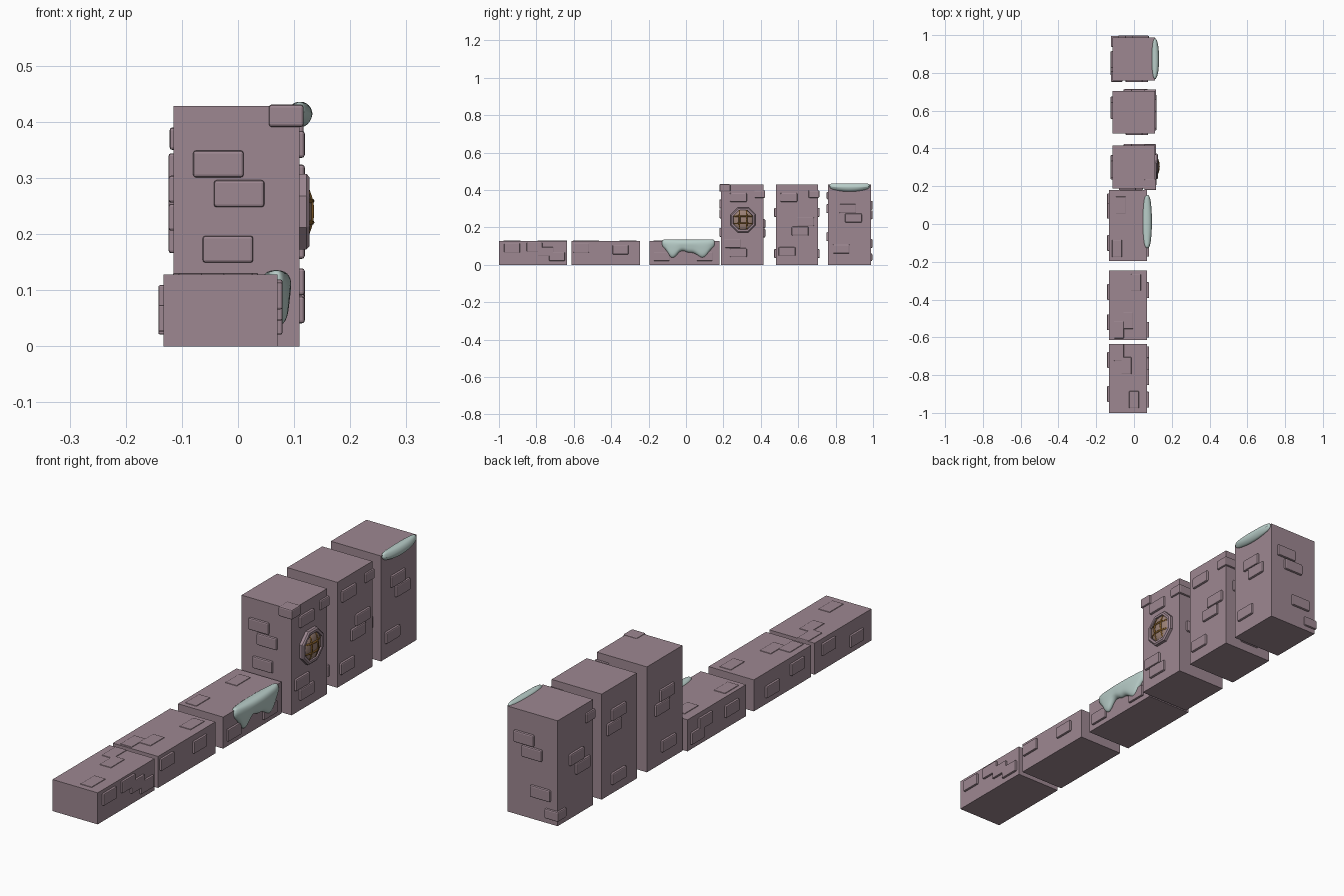
import bpy, bmesh, math
from mathutils import Matrix, Vector

cube = bpy.data.objects.get("Cube")
if cube:
    bpy.data.objects.remove(cube)


def material(name, rgb):
    m = bpy.data.materials.new(name)
    m.use_nodes = True
    m.diffuse_color = (*rgb, 1)
    bsdf = m.node_tree.nodes["Principled BSDF"]
    bsdf.inputs["Base Color"].default_value = (*rgb, 1)
    bsdf.inputs["Roughness"].default_value = 0.8
    return m


STONE = material("mauve stone", (0.34, 0.245, 0.285))
SLIME = material("pale slime", (0.48, 0.61, 0.58))
BRONZE = material("bronze bars", (0.21, 0.10, 0.02))
PANE = material("tan panes", (0.33, 0.22, 0.18))


def finish(name, bm, mat, bevel=0, smooth=False):
    bmesh.ops.recalc_face_normals(bm, faces=bm.faces)
    me = bpy.data.meshes.new(name)
    bm.to_mesh(me)
    bm.free()
    me.materials.append(mat)
    ob = bpy.data.objects.new(name, me)
    bpy.context.collection.objects.link(ob)
    if bevel:
        mod = ob.modifiers.new("bevel", "BEVEL")
        mod.width, mod.segments = bevel, 2
    for p in me.polygons:
        p.use_smooth = smooth
    return ob


def add_box(bm, lo, hi):
    lo, hi = Vector(lo), Vector(hi)
    bmesh.ops.create_cube(bm, size=1, matrix=Matrix.Translation((lo + hi) / 2)
                          @ Matrix.Diagonal((*(hi - lo), 1)))


def block(name, lo, hi, bricks, corners=()):
    """Stone block with raised bricks (face, along, up) and corner bricks (x side, y side, z)."""
    bm = bmesh.new()
    add_box(bm, lo, hi)
    finish(name, bm, STONE)
    bm = bmesh.new()
    for face, a, b in bricks:
        axis = "xyz".index(face[1])
        plane = hi[axis] if face[0] == "+" else lo[axis]
        out = 0.003 if axis == 2 else 0.009
        half = [0.045, 0.045, 0.024]
        half[axis] = out
        mid = {0: [plane, a, b], 1: [a, plane, b], 2: [a, b, plane]}[axis]
        if axis == 2:
            half[0] = 0.026
        elif hi[2] < 0.2:
            half[1] = 0.042
        add_box(bm, [m - h for m, h in zip(mid, half)], [m + h for m, h in zip(mid, half)])
    for sx, sy, z in corners:
        x, y = (hi[0] if sx > 0 else lo[0]), (hi[1] if sy > 0 else lo[1])
        xs, ys = sorted((x - sx * 0.055, x + sx * 0.007)), sorted((y - sy * 0.05, y + sy * 0.008))
        add_box(bm, (xs[0], ys[0], z - 0.02), (xs[1], ys[1], z + 0.02))
    finish(name + "_bricks", bm, STONE, 0.005)


# Low wall
block("low_wall_front", (-0.133, -1, 0), (0.07, -0.635, 0.128), [
    ("+x", -0.93, 0.09), ("+x", -0.81, 0.095), ("+x", -0.75, 0.07), ("+x", -0.69, 0.045),
    ("-x", -0.9, 0.05), ("-x", -0.72, 0.085),
    ("+z", -0.08, -0.68), ("+z", -0.04, -0.75), ("+z", 0.0, -0.93)])
block("low_wall_middle", (-0.133, -0.613, 0), (0.07, -0.245, 0.128), [
    ("+x", -0.56, 0.09), ("+x", -0.35, 0.08),
    ("-x", -0.52, 0.08), ("-x", -0.36, 0.05),
    ("+z", 0.01, -0.31), ("+z", -0.03, -0.51), ("+z", -0.08, -0.56)])
block("low_wall_back", (-0.133, -0.195, 0), (0.07, 0.18, 0.128), [
    ("+x", -0.13, 0.045), ("+x", 0.1, 0.045),
    ("-x", 0.12, 0.045), ("-x", 0.07, 0.085), ("-x", -0.1, 0.07),
    ("+z", -0.09, -0.13), ("+z", -0.07, 0.1)])

# Tall pillars
block("window_pillar", (-0.115, 0.187, 0), (0.11, 0.415, 0.428), [
    ("-y", -0.035, 0.325), ("-y", 0.002, 0.272), ("-y", -0.018, 0.173),
    ("+x", 0.25, 0.115), ("+x", 0.28, 0.065), ("+x", 0.28, 0.36),
    ("-x", 0.29, 0.28), ("-x", 0.32, 0.23), ("-x", 0.28, 0.07),
    ("+y", 0.03, 0.22), ("+y", -0.01, 0.17)],
    [(1, -1, 0.411), (1, 1, 0.378)])
block("middle_pillar", (-0.115, 0.48, 0), (0.11, 0.705, 0.428), [
    ("+x", 0.64, 0.23), ("+x", 0.61, 0.18), ("+x", 0.55, 0.36), ("+x", 0.54, 0.07),
    ("-x", 0.60, 0.32), ("-x", 0.63, 0.27), ("-x", 0.6, 0.06),
    ("-y", 0.0, 0.28), ("-y", 0.03, 0.06),
    ("+y", 0.03, 0.28), ("+y", -0.01, 0.06)],
    [(1, 1, 0.378)])
block("end_pillar", (-0.115, 0.76, 0), (0.11, 0.988, 0.428), [
    ("+x", 0.865, 0.30), ("+x", 0.895, 0.25), ("+x", 0.83, 0.085),
    ("-x", 0.87, 0.24), ("-x", 0.83, 0.19),
    ("+y", 0.034, 0.318), ("+y", -0.002, 0.267), ("+y", -0.04, 0.114),
    ("-y", 0.0, 0.3), ("-y", 0.03, 0.15)],
    [(-1, -1, 0.37), (-1, 1, 0.04)])

# Octagonal window frame
CY, CZ = 0.305, 0.24
bm = bmesh.new()
section = [(0.073, 0.105), (0.073, 0.122), (0.067, 0.127), (0.057, 0.127), (0.054, 0.108)]
rings = []
for i in range(8):
    t = math.radians(22.5 + 45 * i)
    rings.append([bm.verts.new((x, CY + r * math.cos(t), CZ + r * math.sin(t))) for r, x in section])
for i in range(8):
    for j in range(5):
        a, b, k = rings[i], rings[(i + 1) % 8], (j + 1) % 5
        bm.faces.new((a[j], b[j], b[k], a[k]))
finish("window_frame", bm, STONE)


# Bulging panes and the bars that follow them
def bulge(d):
    return 0.115 + 0.019 * (1 - (d / 0.058) ** 2)


bm = bmesh.new()
bmesh.ops.create_uvsphere(bm, u_segments=24, v_segments=12, radius=1,
                          matrix=Matrix.Translation((0.115, CY, CZ))
                          @ Matrix.Diagonal((0.018, 0.056, 0.056, 1))
                          @ Matrix.Rotation(math.pi / 2, 4, "Y"))
finish("window_panes", bm, PANE, smooth=True)

curve = bpy.data.curves.new("window_bars", "CURVE")
curve.dimensions = "3D"
curve.bevel_depth, curve.bevel_resolution = 0.0045, 1
curve.use_fill_caps = True
for offset in (-0.019, 0.019):
    reach = math.sqrt(0.056 ** 2 - offset ** 2)
    for upright in (True, False):
        s = curve.splines.new("POLY")
        s.points.add(8)
        for i, p in enumerate(s.points):
            v = reach * (i / 4 - 1)
            dy, dz = (offset, v) if upright else (v, offset)
            p.co = (bulge(math.hypot(dy, dz)), CY + dy, CZ + dz, 1)
curve.materials.append(BRONZE)
bpy.context.collection.objects.link(bpy.data.objects.new("window_bars", curve))


# Slime draped over a top edge; drops gives the lower end at even steps
def slime(name, y0, y1, edge, top, width, thick, drops):
    bm = bmesh.new()
    loops, n = [], len(drops) - 1
    for i, low in enumerate(drops):
        s = 0.35 + 0.65 * math.sin(math.pi * i / n) ** 0.5
        y, t, w = y0 + (y1 - y0) * i / n, thick * s, width * s
        mid = (top + low) / 2
        pts = [(edge - w, top - 0.004), (edge - w * 0.5, top + 0.009), (edge + t * 0.7, top + 0.008),
               (edge + t * 1.1, top - 0.012), (edge + t, mid), (edge + t * 0.9, low + 0.008),
               (edge + t * 0.2, low - 0.006), (edge - 0.008, low + 0.006), (edge - 0.008, top - 0.012)]
        loops.append([bm.verts.new((x, y, z)) for x, z in pts])
    for a, b in zip(loops, loops[1:]):
        for j in range(len(a)):
            k = (j + 1) % len(a)
            bm.faces.new((a[j], b[j], b[k], a[k]))
    bm.faces.new(loops[0])
    bm.faces.new(loops[-1])
    ob = finish(name, bm, SLIME, smooth=True)
    ob.modifiers.new("round", "SUBSURF").levels = 2


slime("dripping_slime", -0.13, 0.155, 0.07, 0.128, 0.03, 0.024,
      [0.10, 0.085, 0.035, 0.04, 0.075, 0.078, 0.065, 0.068, 0.055, 0.035, 0.045, 0.085, 0.10])
slime("ledge_slime", 0.765, 0.985, 0.11, 0.428, 0.02, 0.022,
      [0.41, 0.40, 0.394, 0.392, 0.394, 0.40, 0.41])
